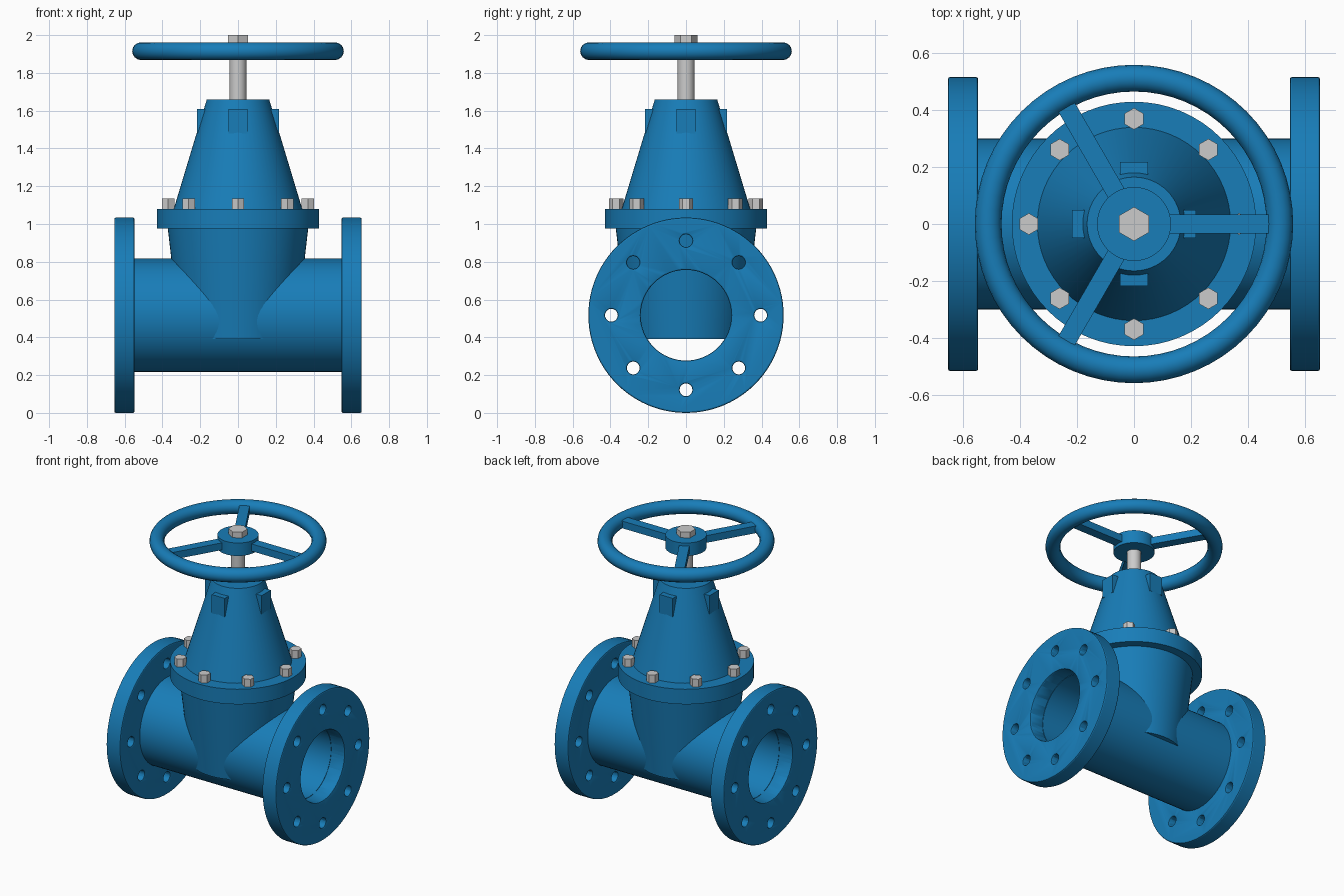
import bpy, bmesh
from math import pi, cos, sin, radians
from mathutils import Matrix

if "Cube" in bpy.data.objects:
    bpy.data.objects.remove(bpy.data.objects["Cube"])

PIPE_Z = 0.517
blue = bpy.data.materials.new("blue_paint")
blue.diffuse_color = (0.009, 0.205, 0.48, 1)
blue.use_nodes = True
blue.node_tree.nodes["Principled BSDF"].inputs["Base Color"].default_value = blue.diffuse_color


def finish(ob, mat=blue, smooth=True):
    if mat:
        ob.data.materials.append(mat)
    bpy.ops.object.select_all(action='DESELECT')
    ob.select_set(True)
    bpy.context.view_layer.objects.active = ob
    if smooth:
        bpy.ops.object.shade_smooth_by_angle(angle=radians(35))
    return ob


def make(name, bm):
    bmesh.ops.recalc_face_normals(bm, faces=bm.faces)
    me = bpy.data.meshes.new(name)
    bm.to_mesh(me)
    bm.free()
    ob = bpy.data.objects.new(name, me)
    bpy.context.collection.objects.link(ob)
    return ob


def add_cone(bm, r1, r2, z0, z1, seg=64, m=Matrix()):
    bmesh.ops.create_cone(bm, cap_ends=True, segments=seg, radius1=r1, radius2=r2, depth=z1 - z0,
                          matrix=m @ Matrix.Translation((0, 0, (z0 + z1) / 2)))


def cone(name, r1, r2, z0, z1, seg=64, mat=blue, m=Matrix()):
    bm = bmesh.new()
    add_cone(bm, r1, r2, z0, z1, seg, m)
    return finish(make(name, bm), mat, seg > 8)


def box(name, x0, x1, width, z0, z1, angle):
    bm = bmesh.new()
    m = (Matrix.Rotation(angle, 4, 'Z') @ Matrix.Translation(((x0 + x1) / 2, 0, (z0 + z1) / 2))
         @ Matrix.Diagonal((x1 - x0, width, z1 - z0, 1)))
    bmesh.ops.create_cube(bm, size=1, matrix=m)
    return finish(make(name, bm), smooth=False)


# matrix turning z-aligned parts along the pipe (x) axis
along_x = Matrix.Translation((0, 0, PIPE_Z)) @ Matrix.Rotation(pi / 2, 4, 'Y')

# open pipe: closed wall section spun around x
bm = bmesh.new()
corners = [(-0.55, 0.24), (-0.55, 0.30), (0.55, 0.30), (0.55, 0.24)]
N = 64
rings = [[bm.verts.new((x, r * cos(2 * pi * i / N), PIPE_Z + r * sin(2 * pi * i / N)))
          for i in range(N)] for x, r in corners]
for k in range(4):
    a, b = rings[k], rings[(k + 1) % 4]
    for i in range(N):
        j = (i + 1) % N
        bm.faces.new((a[i], a[j], b[j], b[i]))
finish(make("pipe_body", bm))

# end flanges with bore and eight bolt holes
for side, name in ((-1, "left_flange"), (1, "right_flange")):
    z0, z1 = sorted((side * 0.548, side * 0.655))
    flange = cone(name, 0.517, 0.517, z0, z1, 96, m=along_x)
    bm = bmesh.new()
    add_cone(bm, 0.24, 0.24, z0 - 0.1, z1 + 0.1, 64, along_x)
    for k in range(8):
        a = k * pi / 4
        add_cone(bm, 0.034, 0.034, z0 - 0.1, z1 + 0.1, 20,
                 along_x @ Matrix.Translation((0.395 * cos(a), 0.395 * sin(a), 0)))
    cutter = make("flange_cutter", bm)
    cutter.hide_render = True
    cut = flange.modifiers.new("holes", 'BOOLEAN')
    cut.operation, cut.solver, cut.object = 'DIFFERENCE', 'EXACT', cutter
    bev = flange.modifiers.new("edge", 'BEVEL')
    bev.width, bev.segments, bev.limit_method, bev.angle_limit = 0.008, 2, 'ANGLE', radians(40)
    bpy.context.view_layer.objects.active = flange
    for mod in ("holes", "edge"):
        bpy.ops.object.modifier_apply(modifier=mod)
    bpy.data.objects.remove(cutter)
    bpy.ops.object.shade_smooth_by_angle(angle=radians(35))

# neck, bonnet flange and bonnet
cone("valve_neck", 0.304, 0.372, 0.39, 0.98)
cone("bonnet_flange", 0.43, 0.43, 0.975, 1.08)
cone("bonnet", 0.34, 0.165, 1.08, 1.66)
for k in range(4):
    box(f"bonnet_lug_{k + 1}", 0.12, 0.218, 0.1, 1.48, 1.61, k * pi / 2)

# bonnet bolts
for k in range(8):
    a = k * pi / 4
    cone(f"bonnet_bolt_{k + 1}", 0.038, 0.038, 1.07, 1.135, 6, None,
         Matrix.Translation((0.37 * cos(a), 0.37 * sin(a), 0)))

# stem and top nut
cone("stem", 0.045, 0.045, 1.65, 1.97, 32, None)
cone("stem_nut", 0.06, 0.06, 1.95, 2.0, 6, None)

# handwheel: rim, hub and three spokes
bpy.ops.mesh.primitive_torus_add(major_radius=0.513, minor_radius=0.047, major_segments=64,
                                 minor_segments=16, location=(0, 0, 1.915))
rim = bpy.context.object
rim.name = "handwheel_rim"
finish(rim)
cone("handwheel_hub", 0.13, 0.13, 1.87, 1.96, 48)
for k in range(3):
    box(f"handwheel_spoke_{k + 1}", 0.1, 0.475, 0.066, 1.89, 1.94, k * 2 * pi / 3)
